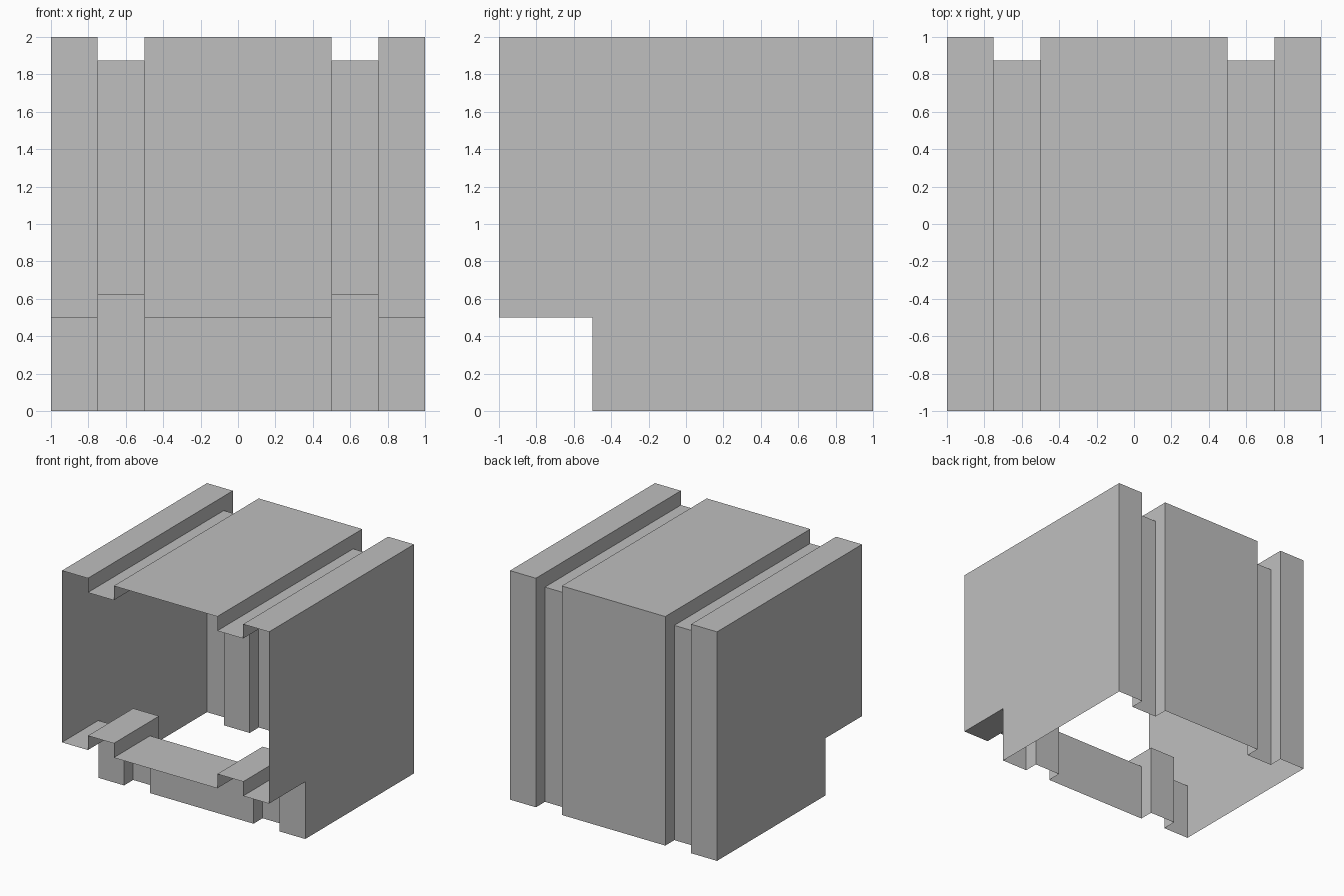
import bpy

cube = bpy.data.objects.get("Cube")
if cube:
    bpy.data.objects.remove(cube, do_unlink=True)

# Main dimensions
HALF, TOP, STEP = 1.0, 2.0, 0.5
GROOVE_IN, GROOVE_OUT, DEPTH = 0.5, 0.75, 0.125

grey = bpy.data.materials.new("plain_grey")
grey.use_nodes = True
colour = (0.52, 0.52, 0.52, 1)
grey.diffuse_color = colour
grey.node_tree.nodes["Principled BSDF"].inputs["Base Color"].default_value = colour


def hood(d):
    """Top and back profile in (y, z), sunk inwards by d."""
    return [(-HALF, TOP - d), (HALF - d, TOP - d), (HALF - d, 0)]


def notch(d):
    """Stepped front profile in (y, z), sunk inwards by d."""
    return [(-STEP + d, 0), (-STEP + d, STEP + d), (-HALF, STEP + d)]


def make(name, faces, mirror):
    """Open sheet from face corner lists, optionally mirrored across x."""
    verts = list(dict.fromkeys(p for f in faces for p in f))
    mesh = bpy.data.meshes.new(name)
    mesh.from_pydata(verts, [], [[verts.index(p) for p in f] for f in faces])
    mesh.materials.append(grey)
    obj = bpy.data.objects.new(name, mesh)
    bpy.context.collection.objects.link(obj)
    if mirror:
        mod = obj.modifiers.new("Mirror", 'MIRROR')
        mod.use_mirror_merge = False
    return obj


def strip(path, x0, x1):
    """Sweep a profile between two x positions."""
    return [[(x0, *a), (x1, *a), (x1, *b), (x0, *b)]
            for a, b in zip(path, path[1:])]


def groove_walls(outer, inner):
    """Both side walls of a groove."""
    faces = []
    for i in range(len(outer) - 1):
        ring = [outer[i], outer[i + 1], inner[i + 1], inner[i]]
        faces.append([(GROOVE_OUT, *p) for p in ring])
        faces.append([(GROOVE_IN, *p) for p in reversed(ring)])
    return faces


# Panels, outer bands and sunken grooves for the hood and the front step
for part, profile in (("hood", hood), ("front_step", notch)):
    outer, inner = profile(0), profile(DEPTH)
    make(part + "_panel", strip(outer, -GROOVE_IN, GROOVE_IN), False)
    make(part + "_outer_band", strip(outer, GROOVE_OUT, HALF), True)
    make(part + "_groove",
         strip(inner, GROOVE_IN, GROOVE_OUT) + groove_walls(outer, inner), True)

# Flat side walls with the notched front corner
outline = hood(0) + notch(0)
make("side_wall", [[(HALF, *p) for p in reversed(outline)]], True)
